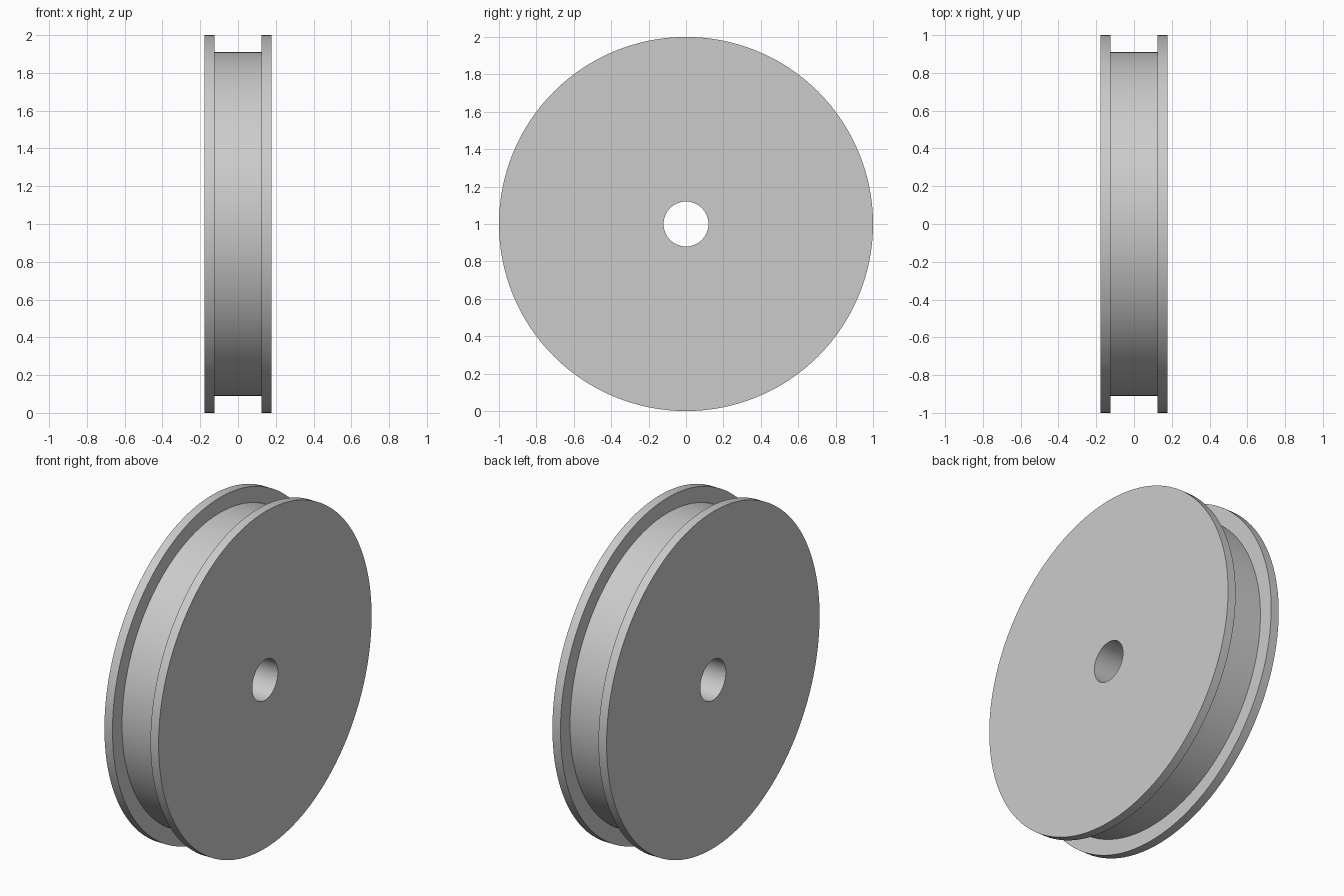
import bpy
import bmesh
from math import pi, radians
from mathutils import Matrix, Vector

cube = bpy.data.objects.get("Cube")
if cube:
    bpy.data.objects.remove(cube, do_unlink=True)

# Dimensions
SEGMENTS = 128
RIM, GROOVE, BORE = 1.0, 0.91, 0.12
OUTER, INNER = 0.178, 0.125

# Plain grey material
grey = bpy.data.materials.new("plain_grey")
grey.use_nodes = True
colour = (0.6, 0.6, 0.6, 1.0)
grey.diffuse_color = colour
grey.node_tree.nodes["Principled BSDF"].inputs["Base Color"].default_value = colour

# Half of the cross-section as (x, radius), mirrored to close the loop
half = [(OUTER, BORE), (OUTER, RIM), (INNER, RIM), (INNER, GROOVE)]
profile = half + [(-x, r) for x, r in reversed(half)]

# Revolve the cross-section around the axle
bm = bmesh.new()
rings = []
for i in range(SEGMENTS):
    turn = Matrix.Rotation(2 * pi * i / SEGMENTS, 3, "X")
    rings.append([bm.verts.new(turn @ Vector((x, 0, r))) for x, r in profile])
for i, ring in enumerate(rings):
    following = rings[(i + 1) % SEGMENTS]
    for j in range(len(profile)):
        k = (j + 1) % len(profile)
        bm.faces.new((ring[j], ring[k], following[k], following[j]))
bmesh.ops.recalc_face_normals(bm, faces=bm.faces)

mesh = bpy.data.meshes.new("grooved_wheel")
bm.to_mesh(mesh)
bm.free()
mesh.materials.append(grey)
wheel = bpy.data.objects.new("grooved_wheel", mesh)
wheel.location.z = RIM
bpy.context.collection.objects.link(wheel)

# Smooth rims with crisp edges
bpy.ops.object.select_all(action="DESELECT")
wheel.select_set(True)
bpy.context.view_layer.objects.active = wheel
bpy.ops.object.shade_smooth_by_angle(angle=radians(30))
